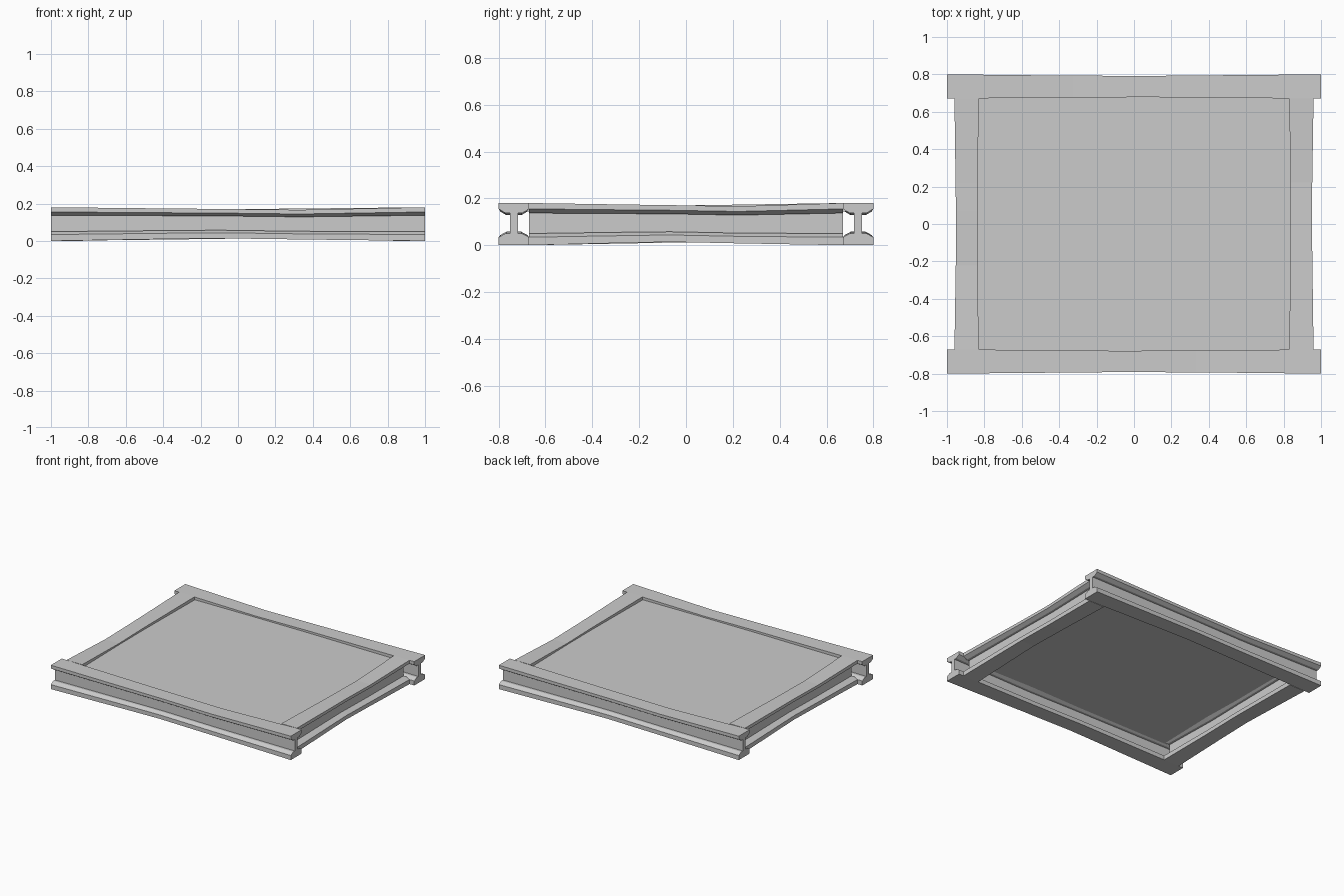
import bpy, bmesh
from math import pi
from mathutils import Matrix, Vector

if "Cube" in bpy.data.objects:
    bpy.data.objects.remove(bpy.data.objects["Cube"])

H = 0.18    # frame height
W = 0.13    # flange width

# right half of the I-beam section (offset, height), mirrored for the other half
half = [(W / 2, 0), (W / 2, 0.034), (0.036, 0.05), (0.017, 0.05),
        (0.017, 0.13), (0.036, 0.13), (W / 2, 0.155), (W / 2, H)]
half[5] = (0.036, 0.137)
half[4] = (0.017, 0.137)
profile = half + [(-u, v) for u, v in reversed(half)]

# wear along the beam: (position -1..1, top dip, bottom lift, side inset)
stations = [(-1, 0, 0, 0), (-0.33, 0.007, 0.011, 0.006), (-0.1, 0.009, 0.014, 0.008),
            (0.33, 0.014, 0.008, 0.007), (1, 0, 0, 0)]


def beam(name, length, offset, angle):
    """Worn I-beam along local x, shifted to local -y, then turned about z."""
    bm = bmesh.new()
    rings = []
    for t, dip, lift, inset in stations:
        ring = []
        for u, v in profile:
            k = v / H
            z = v + lift * (1 - k) - dip * k
            y = u * (1 - inset / (W / 2))
            ring.append(bm.verts.new((t * length / 2, y - offset, z)))
        rings.append(ring)
    n = len(profile)
    for a, b in zip(rings, rings[1:]):
        for i in range(n):
            j = (i + 1) % n
            bm.faces.new((a[i], a[j], b[j], b[i]))
    bm.faces.new(rings[0])
    bm.faces.new(rings[-1])
    bmesh.ops.recalc_face_normals(bm, faces=bm.faces)
    bm.transform(Matrix.Rotation(angle, 4, 'Z'))
    me = bpy.data.meshes.new(name)
    bm.to_mesh(me)
    bm.free()
    ob = bpy.data.objects.new(name, me)
    bpy.context.collection.objects.link(ob)
    return ob


# long front/back beams and shorter side beams between them
beam("front_beam", 2.0, 0.735, 0)
beam("back_beam", 2.0, 0.735, pi)
beam("right_beam", 1.34, 0.895, pi / 2)
beam("left_beam", 1.34, 0.895, -pi / 2)

# thin deck panel held between the beam webs
bpy.ops.mesh.primitive_cube_add(size=1, location=(0, 0, 0.15))
panel = bpy.context.object
panel.name = "deck_panel"
panel.data.transform(Matrix.Diagonal(Vector((1.74, 1.42, 0.012, 1))))
